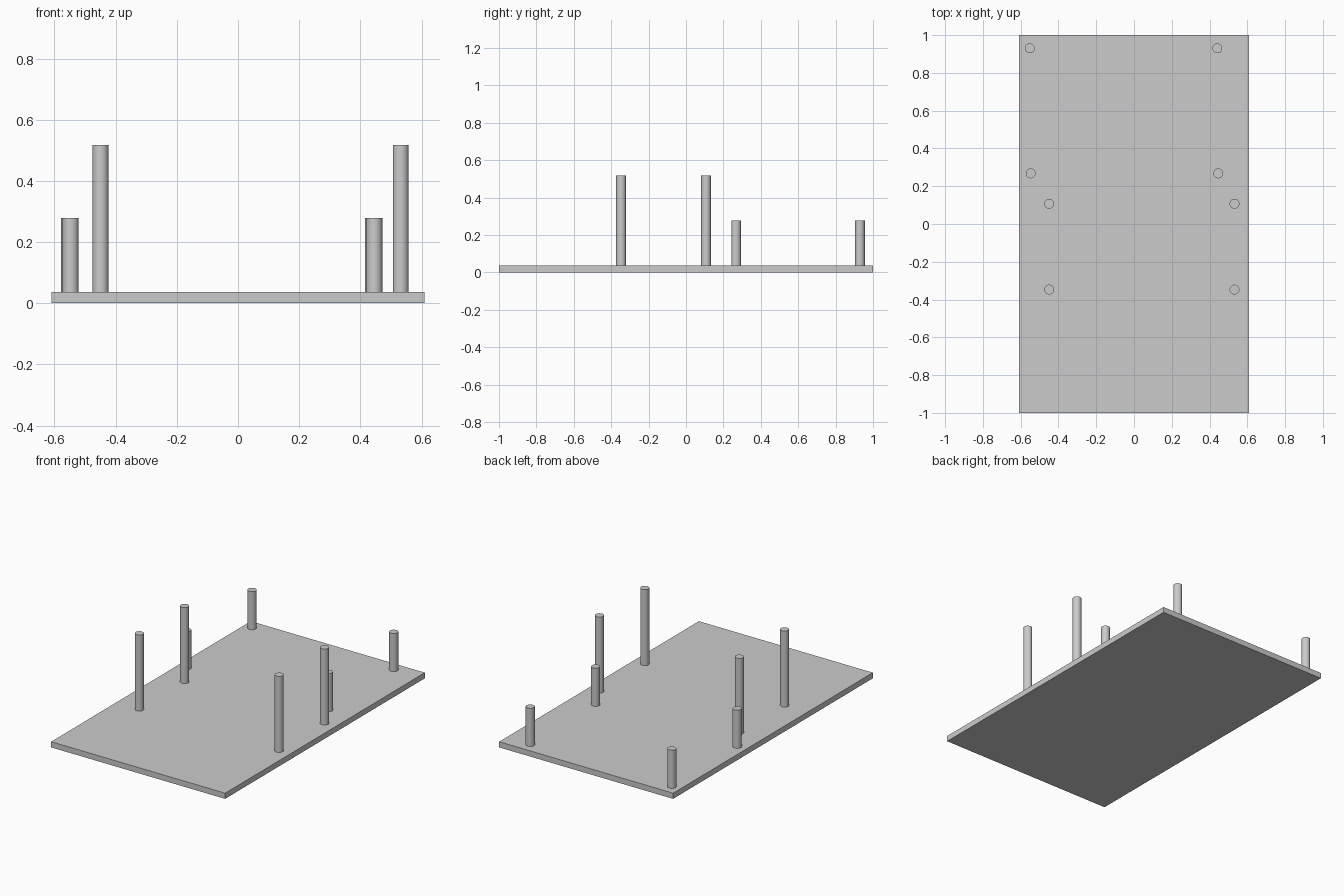
import bpy

cube = bpy.data.objects.get("Cube")
if cube:
    bpy.data.objects.remove(cube, do_unlink=True)

grey = bpy.data.materials.new("plain grey")
grey.use_nodes = True
color = (0.6, 0.6, 0.6, 1)
grey.diffuse_color = color
grey.node_tree.nodes["Principled BSDF"].inputs["Base Color"].default_value = color

PLATE_TOP = 0.036
PEG_RADIUS = 0.026


def finish(name):
    obj = bpy.context.object
    obj.name = name
    obj.data.materials.append(grey)
    return obj


def peg(name, x, y, top):
    """Round post standing on the base plate."""
    height = top - PLATE_TOP
    bpy.ops.mesh.primitive_cylinder_add(
        vertices=48, radius=PEG_RADIUS, depth=height,
        location=(x, y, PLATE_TOP + height / 2))
    finish(name)
    bpy.ops.object.shade_smooth_by_angle()


# Base plate
bpy.ops.mesh.primitive_cube_add(size=1, location=(0, 0, PLATE_TOP / 2))
plate = finish("base_plate")
plate.scale = (1.22, 2, PLATE_TOP)
bpy.ops.object.transform_apply(location=False, rotation=False, scale=True)

# Tall front posts
for row, y in (("front", -0.347), ("rear", 0.107)):
    for side, x in (("right", -0.449), ("left", 0.532)):
        peg(f"tall_post_{row}_{side}", x, y, 0.518)

# Short back posts
for row, y, right_x, left_x in (("front", 0.268, -0.547, 0.446),
                                ("rear", 0.930, -0.552, 0.441)):
    peg(f"short_post_{row}_right", right_x, y, 0.278)
    peg(f"short_post_{row}_left", left_x, y, 0.278)
